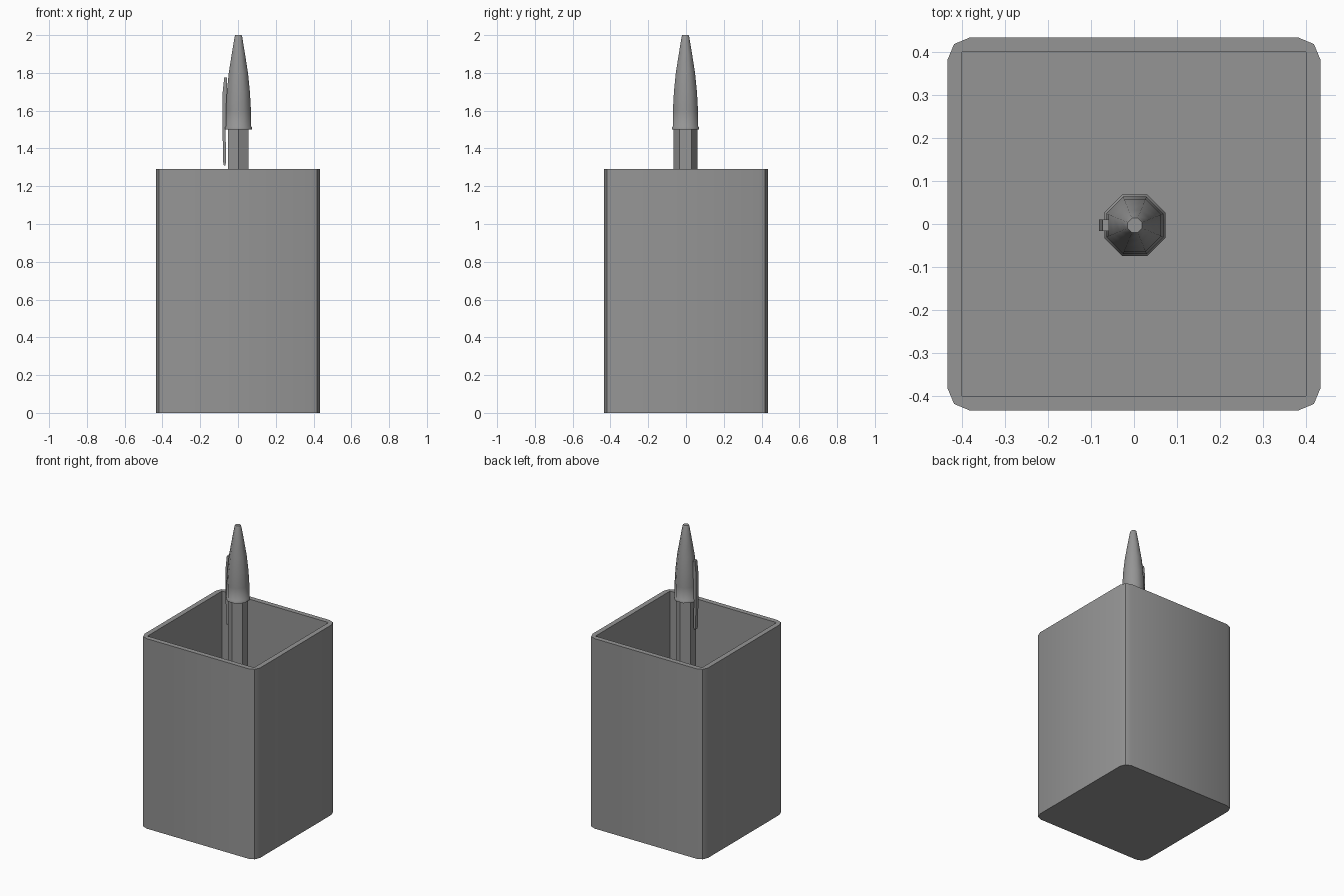
import bpy, bmesh, math

if "Cube" in bpy.data.objects:
    bpy.data.objects.remove(bpy.data.objects["Cube"])

grey = bpy.data.materials.new("mid grey")
grey.use_nodes = True
grey.diffuse_color = (0.3, 0.3, 0.3, 1)
grey.node_tree.nodes["Principled BSDF"].inputs["Base Color"].default_value = (0.3, 0.3, 0.3, 1)


def finish(name, bm, angle):
    bmesh.ops.recalc_face_normals(bm, faces=bm.faces)
    mesh = bpy.data.meshes.new(name)
    bm.to_mesh(mesh)
    bm.free()
    mesh.materials.append(grey)
    obj = bpy.data.objects.new(name, mesh)
    bpy.context.collection.objects.link(obj)
    bpy.ops.object.select_all(action="DESELECT")
    obj.select_set(True)
    bpy.context.view_layer.objects.active = obj
    bpy.ops.object.shade_smooth_by_angle(angle=math.radians(angle))
    return obj


def lathe(name, profile, sides, turn, centre, angle):
    """Stack rings of (radius, z) into a closed prism-like solid."""
    bm = bmesh.new()
    rings = []
    for r, z in profile:
        steps = [turn + math.tau * i / sides for i in range(sides)]
        rings.append([bm.verts.new((centre[0] + r * math.cos(a),
                                    centre[1] + r * math.sin(a), z)) for a in steps])
    for low, high in zip(rings, rings[1:]):
        for i in range(sides):
            j = (i + 1) % sides
            bm.faces.new((low[i], low[j], high[j], high[i]))
    bm.faces.new(rings[0])
    bm.faces.new(rings[-1])
    return finish(name, bm, angle)


# Holder: rounded outer wall, square inner well
HALF, INNER, HEIGHT, FLOOR = 0.434, 0.40, 1.29, 0.034
corner = [(HALF, 0.383), (0.419, 0.419), (0.383, HALF)]
outline = []
for k in range(4):
    c, s = round(math.cos(k * math.pi / 2)), round(math.sin(k * math.pi / 2))
    outline += [(x * c - y * s, x * s + y * c) for x, y in corner]
square = [(INNER, INNER), (-INNER, INNER), (-INNER, -INNER), (INNER, -INNER)]

bm = bmesh.new()
bottom, top = [[bm.verts.new((x, y, z)) for x, y in outline] for z in (0, HEIGHT)]
well, rim = [[bm.verts.new((x, y, z)) for x, y in square] for z in (FLOOR, HEIGHT)]
bm.faces.new(bottom)
bm.faces.new(well)
for loop_a, loop_b in ((bottom, top), (well, rim)):
    n = len(loop_a)
    for i in range(n):
        j = (i + 1) % n
        bm.faces.new((loop_a[i], loop_a[j], loop_b[j], loop_b[i]))
for k in range(4):
    a, b, c = top[3 * k:3 * k + 3]
    bm.faces.new((a, b, rim[k]))
    bm.faces.new((b, c, rim[k]))
    bm.faces.new((c, top[(3 * k + 3) % 12], rim[(k + 1) % 4], rim[k]))
finish("holder", bm, 40)

# Pen barrel: hexagonal, standing on the holder floor
PEN = (0.002, -0.003)
lathe("pen_barrel", [(0.063, FLOOR), (0.063, 1.56)], 6, math.pi / 2, PEN, 30)

# Pen cap: eight-sided, with a lip and a blunt tapered tip
lathe("pen_cap", [(0.077, 1.5), (0.077, 1.512), (0.072, 1.517), (0.072, 1.6),
                  (0.066, 1.7), (0.055, 1.8), (0.038, 1.9), (0.022, 1.99), (0.018, 2.0)],
      8, math.pi / 8, PEN, 50)

# Pocket clip: thin strip hanging beside the cap with a rounded foot
clip = [(-0.058, 1.775), (-0.073, 1.775), (-0.081, 1.7), (-0.082, 1.52), (-0.079, 1.33),
        (-0.075, 1.31), (-0.067, 1.31), (-0.063, 1.33), (-0.066, 1.5), (-0.06, 1.52)]
bm = bmesh.new()
sides = [[bm.verts.new((x, PEN[1] + y, z)) for x, z in clip] for y in (-0.013, 0.013)]
for side in sides:
    bm.faces.new(side)
for i in range(len(clip)):
    j = (i + 1) % len(clip)
    bm.faces.new((sides[0][i], sides[0][j], sides[1][j], sides[1][i]))
finish("pen_clip", bm, 30)
